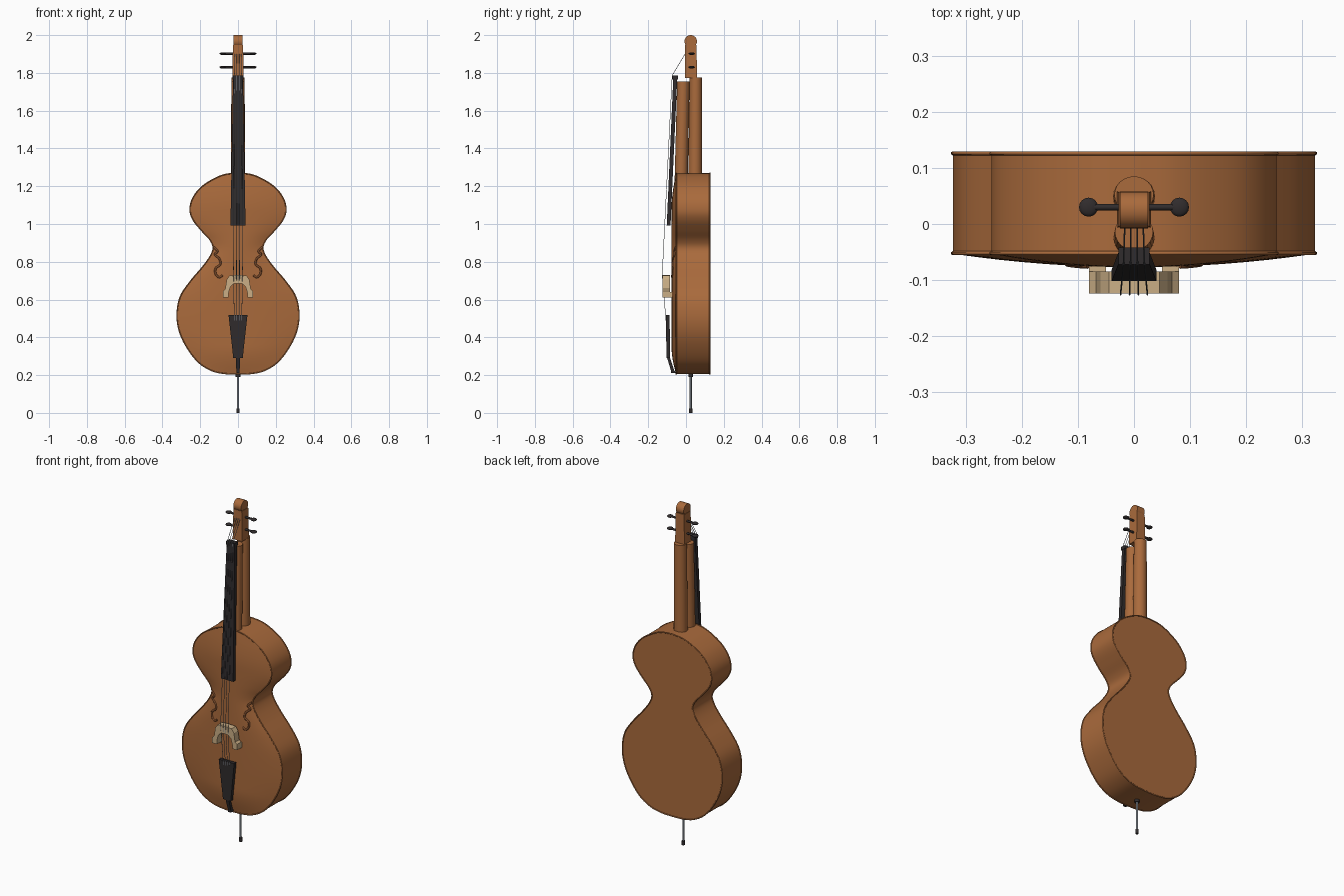
import bpy, bmesh, math
from mathutils import Vector

if "Cube" in bpy.data.objects:
    bpy.data.objects.remove(bpy.data.objects["Cube"])


def material(name, rgb):
    m = bpy.data.materials.new(name)
    m.diffuse_color = (*rgb, 1)
    m.use_nodes = True
    m.node_tree.nodes["Principled BSDF"].inputs["Base Color"].default_value = m.diffuse_color
    return m


WOOD = material("varnished wood", (0.40, 0.145, 0.045))
SHADE = material("dark wood", (0.20, 0.07, 0.024))
EBONY = material("ebony", (0.030, 0.025, 0.026))
MAPLE = material("pale maple", (0.60, 0.43, 0.24))
STEEL = material("steel", (0.22, 0.24, 0.27))


def finish(name, bm, mat, smooth=True):
    bmesh.ops.remove_doubles(bm, verts=bm.verts, dist=1e-5)
    bmesh.ops.recalc_face_normals(bm, faces=bm.faces)
    me = bpy.data.meshes.new(name)
    bm.to_mesh(me)
    bm.free()
    me.materials.append(mat)
    ob = bpy.data.objects.new(name, me)
    bpy.context.collection.objects.link(ob)
    if smooth:
        bpy.ops.object.select_all(action='DESELECT')
        ob.select_set(True)
        bpy.context.view_layer.objects.active = ob
        bpy.ops.object.shade_smooth_by_angle(angle=math.radians(35))
    return ob


def loft(name, sections, mat, smooth=True):
    """Skin between closed sections with equal point counts and cap the ends."""
    bm = bmesh.new()
    rings = [[bm.verts.new(p) for p in s] for s in sections]
    n = len(rings[0])
    for a, b in zip(rings, rings[1:]):
        for i in range(n):
            j = (i + 1) % n
            bm.faces.new((a[i], a[j], b[j], b[i]))
    bm.faces.new(rings[0])
    bm.faces.new(rings[-1])
    return finish(name, bm, mat, smooth)


def rect(w, y0, y1, z):
    return [(-w, y0, z), (w, y0, z), (w, y1, z), (-w, y1, z)]


def ellipse(rx, ry, y, z, n=24):
    return [(rx * math.cos(2 * math.pi * i / n), y + ry * math.sin(2 * math.pi * i / n), z)
            for i in range(n)]


def tube(name, pts, r, mat, closed=False, sides=1):
    cu = bpy.data.curves.new(name, 'CURVE')
    cu.dimensions = '3D'
    cu.bevel_depth = r
    cu.bevel_resolution = sides
    cu.use_fill_caps = True
    sp = cu.splines.new('POLY')
    sp.points.add(len(pts) - 1)
    for p, q in zip(sp.points, pts):
        p.co = (*q, 1)
    sp.use_cyclic_u = closed
    cu.materials.append(mat)
    ob = bpy.data.objects.new(name, cu)
    bpy.context.collection.objects.link(ob)
    return ob


def spline(pts, steps):
    """Catmull-Rom curve through 2D points."""
    P = [Vector(p) for p in pts]
    P = [2 * P[0] - P[1]] + P + [2 * P[-1] - P[-2]]
    out = []
    for i in range(1, len(P) - 2):
        a, b, c, d = P[i - 1:i + 3]
        for k in range(steps):
            t = k / steps
            out.append(0.5 * (2 * b + (c - a) * t + (2 * a - 5 * b + 4 * c - d) * t * t
                              + (3 * b - a - 3 * c + d) * t ** 3))
    return out + [P[-2]]


# Body half outline (half width, height)
half = spline([(0, .205), (.07, .208), (.14, .224), (.21, .268), (.27, .345), (.31, .43),
               (.323, .52), (.306, .615), (.252, .697), (.19, .77), (.147, .83), (.132, .875),
               (.15, .918), (.195, .967), (.237, 1.02), (.254, 1.07), (.243, 1.13),
               (.20, 1.19), (.135, 1.235), (.07, 1.262), (0, 1.27)], 5)
FRONT, BACK = -0.053, 0.126


def width_at(z):
    for a, b in zip(half, half[1:]):
        if a.y <= z <= b.y:
            return a.x + (b.x - a.x) * (z - a.y) / max(b.y - a.y, 1e-6)
    return 0.0


def arch(u, z):
    """Front plate: u runs -1..1 across the width."""
    ends = min(1, (z - .205) / .15, (1.27 - z) / .2)
    return FRONT - 0.024 * (1 - u * u) * math.sin(max(ends, 0) * math.pi / 2)


# Body shell: arched front, straight ribs, flat back
bm = bmesh.new()
N = 16
us = [-1 + 2 * i / N for i in range(N + 1)]
front = [[bm.verts.new((u * p.x, arch(u, p.y), p.y)) for u in us] for p in half]
back = [[bm.verts.new((u * p.x, BACK, p.y)) for u in us] for p in half]
for r in range(len(half) - 1):
    for g in (front, back):
        for i in range(N):
            bm.faces.new((g[r][i], g[r][i + 1], g[r + 1][i + 1], g[r + 1][i]))
    for i in (0, N):
        bm.faces.new((front[r][i], front[r + 1][i], back[r + 1][i], back[r][i]))
finish("body", bm, WOOD)

# Raised edges round both plates
loop = [(p.x, p.y) for p in half] + [(-p.x, p.y) for p in half[-2:0:-1]]
for name, y in (("front_edge", FRONT + .001), ("back_edge", BACK)):
    tube(name, [(x, y, z) for x, z in loop], 0.0035, WOOD, True)

# Sound hole scrolls
hole = spline([(.128, .878), (.108, .856), (.122, .838), (.098, .815), (.094, .785),
               (.118, .765), (.118, .735), (.10, .718), (.082, .728)], 5)
for side in (-1, 1):
    tube("sound_hole", [(side * p.x, arch(p.x / width_at(p.y), p.y), p.y) for p in hole],
         0.006, SHADE)

# Neck: front and back round columns
loft("neck_front", [ellipse(.037, .035, -.026, 1.2), ellipse(.034, .033, -.014, 1.755)], WOOD)
loft("neck_back", [ellipse(.038, .037, .048, 1.2), ellipse(.035, .033, .052, 1.775)], WOOD)

# Pegbox and rounded head
loft("pegbox", [rect(.03, -.006, .058, 1.772), rect(.027, -.004, .056, 1.948)], WOOD)
loft("scroll", [[(x, .025 + .033 * math.cos(a), 1.967 + .033 * math.sin(a))
                 for a in (2 * math.pi * i / 24 for i in range(24))]
                for x in (-.025, .025)], WOOD)

# Pegs with flattened knobs
for z in (1.83, 1.902):
    tube("peg_shaft", [(-.08, .03, z), (.08, .03, z)], .006, EBONY, sides=2)
    for side in (-1, 1):
        bm = bmesh.new()
        bmesh.ops.create_uvsphere(bm, u_segments=16, v_segments=8, radius=.017)
        bmesh.ops.scale(bm, vec=(1, 1, .42), verts=bm.verts)
        bmesh.ops.translate(bm, vec=(side * .081, .03, z), verts=bm.verts)
        finish("peg_knob", bm, EBONY)

# Fingerboard and nut
loft("fingerboard", [rect(.04, -.102, -.082, .992), rect(.026, -.067, -.046, 1.78)], EBONY, False)
loft("nut", [rect(.028, -.072, -.042, 1.766), rect(.028, -.072, -.042, 1.786)], EBONY, False)

# Bridge: two-legged arch
arc = [(0, .73), (.045, .727), (.06, .705), (.068, .655), (.08, .645), (.08, .612),
       (.05, .612), (.05, .635), (.04, .668), (.022, .684), (0, .686)]
prof = arc + [(-x, z) for x, z in arc[-2:0:-1]]
loft("bridge", [[(x, y, z) for x, z in prof] for y in (-.124, -.085)], MAPLE, False)
for side in (-1, 1):
    loft("bridge_foot", [[(x + side * .065, y, z) for x, y, _ in rect(.015, -.105, -.066, 0)]
                         for z in (.61, .64)], MAPLE, False)

# Tailpiece and its lower strap
loft("tailpiece", [rect(.025, -.103, -.084, .29), rect(.05, -.107, -.087, .518)], EBONY, False)
loft("tail_strap", [rect(.009, -.078, -.048, .21), rect(.009, -.08, -.062, .225),
                    rect(.011, -.101, -.086, .295)], EBONY, False)

# Strings from the tailpiece over bridge and nut to the pegbox
for k in (-1.5, -.5, .5, 1.5):
    tube("string", [(k * .013, -.106, .49), (k * .016, -.126, .73), (k * .0125, -.073, 1.787),
                    (k * .011, -.005, 1.90)], .0014, STEEL)

# Endpin with collar and tip
tube("endpin", [(0, .025, .01), (0, .025, .21)], .0055, STEEL, sides=2)
loft("endpin_collar", [ellipse(.013, .013, .025, z, 16) for z in (.19, .212)], EBONY)
loft("endpin_tip", [ellipse(.009, .009, .025, z, 16) for z in (0, .024)], EBONY)
